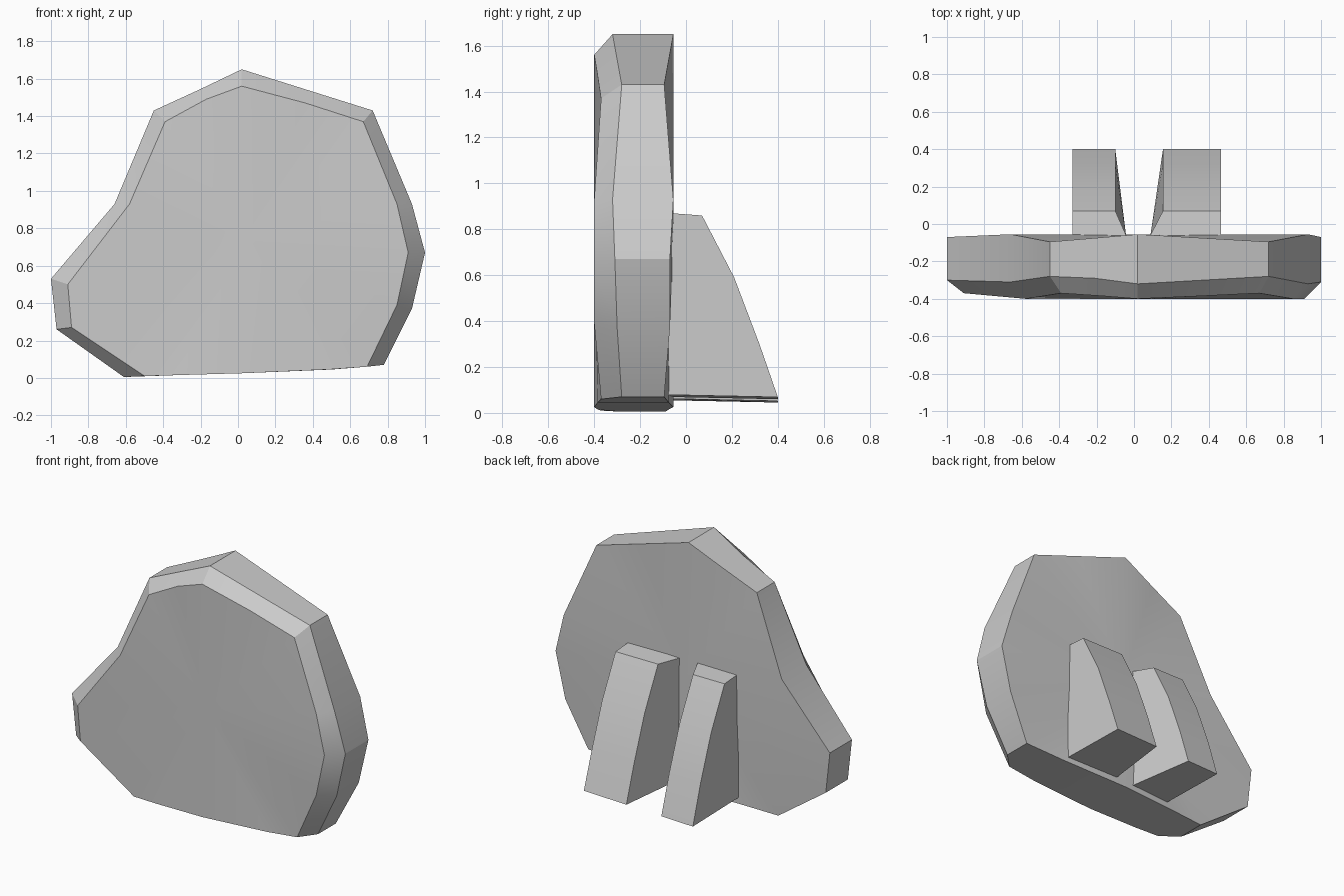
import bpy, bmesh
from math import radians

if "Cube" in bpy.data.objects:
    bpy.data.objects.remove(bpy.data.objects["Cube"])


def finish(bm, name):
    bmesh.ops.recalc_face_normals(bm, faces=bm.faces)
    me = bpy.data.meshes.new(name)
    bm.to_mesh(me)
    bm.free()
    ob = bpy.data.objects.new(name, me)
    bpy.context.collection.objects.link(ob)
    bpy.ops.object.select_all(action='DESELECT')
    ob.select_set(True)
    bpy.context.view_layer.objects.active = ob
    bpy.ops.object.shade_smooth_by_angle(angle=radians(25))
    return ob


def bridge(bm, a, b):
    n = len(a)
    for i in range(n):
        j = (i + 1) % n
        bm.faces.new((a[i], a[j], b[j], b[i]))


# Slab outline: rim x, z | front edge x, z, y | rim front y | back y
OUTLINE = [
    (-0.61, 0.005, -0.50, 0.01, -0.37, -0.28, -0.09),
    (-0.97, 0.26, -0.89, 0.27, -0.37, -0.30, -0.07),
    (-1.00, 0.53, -0.91, 0.50, -0.37, -0.30, -0.07),
    (-0.66, 0.93, -0.58, 0.93, -0.40, -0.31, -0.055),
    (-0.45, 1.43, -0.39, 1.37, -0.37, -0.28, -0.095),
    (-0.21, 1.54, -0.17, 1.49, -0.385, -0.29, -0.075),
    (0.02, 1.65, 0.02, 1.56, -0.40, -0.32, -0.055),
    (0.37, 1.54, 0.36, 1.47, -0.385, -0.30, -0.075),
    (0.72, 1.43, 0.67, 1.37, -0.37, -0.28, -0.095),
    (0.93, 0.93, 0.85, 0.93, -0.40, -0.32, -0.055),
    (1.00, 0.67, 0.91, 0.67, -0.40, -0.31, -0.07),
    (0.93, 0.37, 0.85, 0.39, -0.40, -0.30, -0.07),
    (0.78, 0.07, 0.69, 0.06, -0.37, -0.28, -0.095),
    (0.50, 0.045, 0.48, 0.045, -0.385, -0.29, -0.075),
    (0.02, 0.025, 0.02, 0.025, -0.40, -0.32, -0.055),
    (-0.36, 0.015, -0.33, 0.015, -0.385, -0.29, -0.075),
]

# Slab
bm = bmesh.new()
front = [bm.verts.new((p[2], p[4], p[3])) for p in OUTLINE]
rim = [bm.verts.new((p[0], p[5], p[1])) for p in OUTLINE]
back = [bm.verts.new((p[0], p[6], p[1])) for p in OUTLINE]
bridge(bm, front, rim)
bridge(bm, rim, back)
for ring, y in ((front, -0.40), (back, -0.055)):
    c = bm.verts.new((0.05, y, 0.75))
    for i in range(len(ring)):
        bm.faces.new((ring[i], ring[(i + 1) % len(ring)], c))
finish(bm, "slab")

# Rear props: shared side profile (y, z), wider where they meet the slab
PROFILE = [(0.07, 0.86), (0.21, 0.59), (0.32, 0.30), (0.40, 0.0)]


def prop(name, outer, inner, inner_root):
    bm = bmesh.new()
    sides = []
    for x, root in ((outer, outer), (inner, inner_root)):
        low = 0.06 + 0.03 * x
        pts = [(root, -0.065, 0.87)]
        pts += [(x, y, z or low - 0.005) for y, z in PROFILE]
        pts.append((root, -0.08, low + 0.005))
        sides.append([bm.verts.new(p) for p in pts])
    bridge(bm, *sides)
    bm.faces.new(sides[0])
    bm.faces.new(sides[1])
    finish(bm, name)


prop("left_prop", -0.33, -0.10, -0.04)
prop("right_prop", 0.465, 0.155, 0.085)
